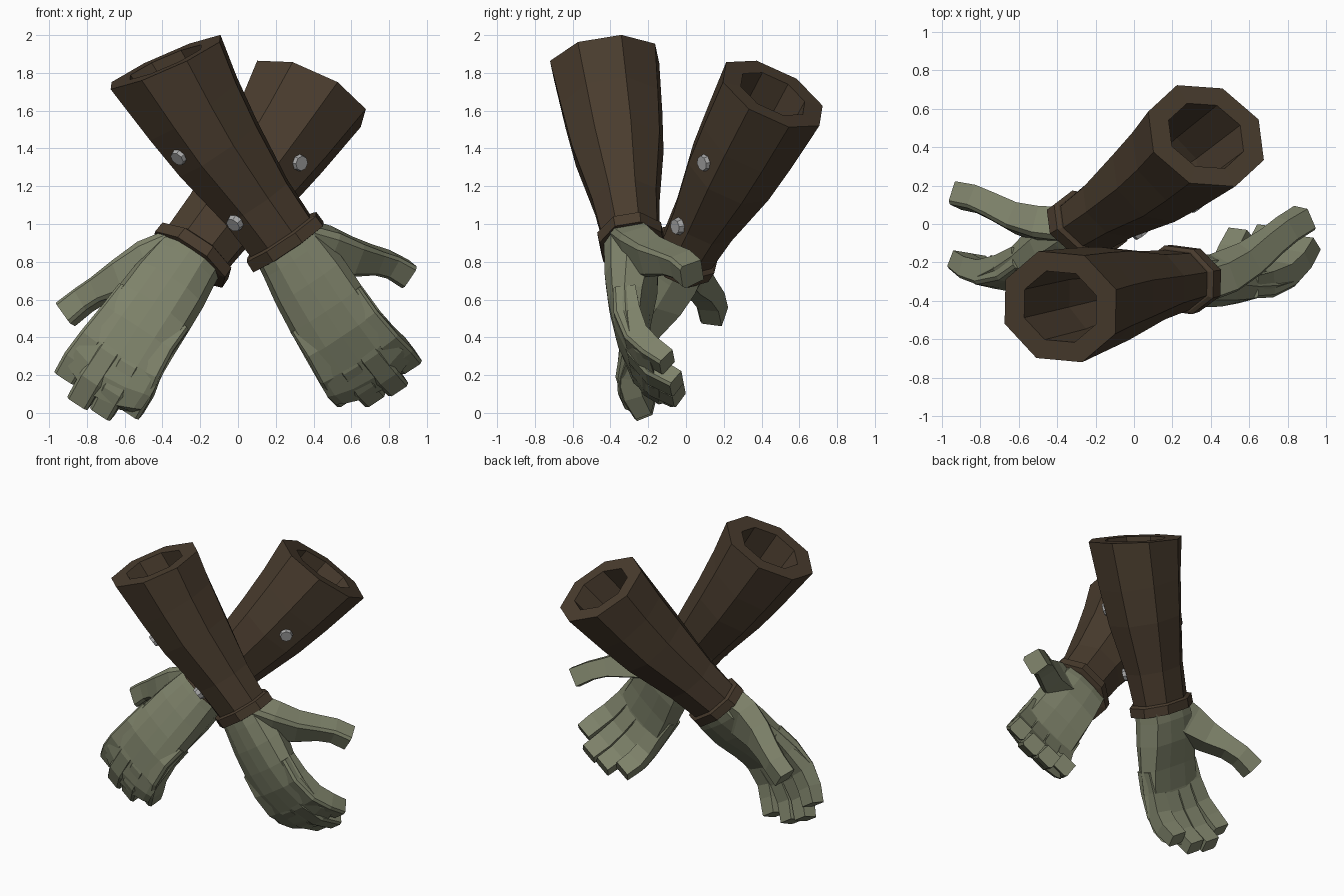
import bpy, bmesh
from math import sin, cos, tau
from mathutils import Vector, Matrix

if "Cube" in bpy.data.objects:
    bpy.data.objects.remove(bpy.data.objects["Cube"])


def material(name, rgb):
    m = bpy.data.materials.new(name)
    m.diffuse_color = (*rgb, 1)
    m.use_nodes = True
    m.node_tree.nodes["Principled BSDF"].inputs["Base Color"].default_value = m.diffuse_color
    return m


LEATHER = material("brown_leather", (0.067, 0.045, 0.027))
CLOTH = material("green_cloth", (0.21, 0.225, 0.145))
METAL = material("rivet_metal", (0.4, 0.4, 0.4))


def loft(bm, rings):
    """Skin a list of equal-length point rings and cap both ends."""
    vs = [[bm.verts.new(p) for p in r] for r in rings]
    n = len(vs[0])
    for a, b in zip(vs, vs[1:]):
        for i in range(n):
            j = (i + 1) % n
            bm.faces.new((a[i], a[j], b[j], b[i]))
    bm.faces.new(vs[0])
    bm.faces.new(vs[-1])


def oval(d, c, a, b, tilt=0.0, n=8):
    """Ring at distance d along the arm (local x thumb side, y palm, z fingers)."""
    k = 1.06
    angles = [tau * (i + .5) / n for i in range(n)]
    return [Vector((c + a * k * cos(u), b * k * sin(u), d + tilt * cos(u))) for u in angles]


SECTION = [(-1, -.75), (-.75, -1), (.75, -1), (1, -.75), (.9, 1), (-.9, 1)]


def digit(bm, path, side):
    """Blunt finger: path of (centre, half width, half thickness)."""
    pts = [Vector(p[0]) for p in path]
    rings = []
    for k, (c, w, h) in enumerate(path):
        tan = (pts[min(k + 1, len(pts) - 1)] - pts[max(k - 1, 0)]).normalized()
        s = Vector(side)
        s = (s - tan * s.dot(tan)).normalized()
        up = tan.cross(s)
        rings.append([pts[k] + s * w * x + up * h * y for x, y in SECTION])
    loft(bm, rings)


def finish(bm, name, mat, frame):
    bm.transform(frame)
    bmesh.ops.recalc_face_normals(bm, faces=bm.faces)
    me = bpy.data.meshes.new(name)
    bm.to_mesh(me)
    bm.free()
    me.materials.append(mat)
    bpy.context.collection.objects.link(bpy.data.objects.new(name, me))


def build(tag, wrist, d, t, mirror, bend):
    d = Vector(d).normalized()
    t = Vector(t)
    t = (t - d * t.dot(d)).normalized()
    p = d.cross(t) if mirror else t.cross(d)
    frame = Matrix.Translation(wrist) @ Matrix((t, p, d)).transposed().to_4x4()

    # hollow flared sleeve
    bm = bmesh.new()
    loft(bm, [oval(.0, -.01, .19, .15), oval(-.25, -.015, .2, .175),
              oval(-.6, -.022, .248, .24), oval(-.85, -.012, .28, .265),
              oval(-1.14, .005, .317, .288, .06), oval(-1.14, .005, .205, .185, .04),
              oval(-.75, -.015, .19, .18), oval(-.35, -.015, .14, .13)])
    finish(bm, tag + "_sleeve", LEATHER, frame)

    # raised cuff band
    bm = bmesh.new()
    loft(bm, [oval(-.03, -.01, .2, .16), oval(-.02, -.01, .225, .175),
              oval(.045, -.01, .228, .17), oval(.05, -.01, .195, .145)])
    finish(bm, tag + "_cuff", LEATHER, frame)

    # two rivets on the outer edge
    bm = bmesh.new()
    for pos, nrm in (((-.202, -.172, -.70), (-1, -1, .15)), ((-.16, -.128, -.235), (-.9, -1, .15))):
        rot = Vector(nrm).to_track_quat('Z', 'Y').to_matrix().to_4x4()
        bmesh.ops.create_cone(bm, cap_ends=True, segments=8, radius1=.05, radius2=.04,
                              depth=.04, matrix=Matrix.Translation(pos) @ rot)
    finish(bm, tag + "_rivets", METAL, frame)

    # hand: back shell curling over the knuckles, end edge arched
    bm = bmesh.new()
    prof = [(-1, .45), (-.85, .18), (-.45, .02), (0, 0), (.45, .02), (.85, .18),
            (1, .5), (.8, .92), (.3, 1), (-.3, 1), (-.85, .95)]
    loft(bm, [[Vector((c + a * x, back + (palm - back) * y + .6 * arc * (1 - x * x),
                       dist + arc * (1 - x * x))) for x, y in prof]
              for dist, c, a, back, palm, arc in (
                  (-.02, -.01, .18, -.14, .13, 0), (.1, -.01, .195, -.155, .13, 0),
                  (.25, -.015, .215, -.17, .10, 0), (.42, -.022, .225, -.172, .04, 0),
                  (.58, -.025, .235, -.16, .0, 0), (.73, -.028, .245, -.123, -.03, .02),
                  (.82, -.03, .252, -.085, .0, .05), (.885, -.025, .25, -.02, .04, .075))])
    # four close-set fingers
    for base, tip, reach, curl in ((.145, .165, .925, .095), (.03, .035, .985, .125),
                                   (-.085, -.098, .965, .125), (-.19, -.22, .88, .105)):
        mid = (base + tip) / 2
        k = reach - .95
        digit(bm, [((base, -.07, .42), .055, .06), ((base, -.075, .57), .058, .07),
                   ((mid, -.045, .74 + k * .3), .064, .066),
                   ((tip, .02, .86 + k * .8), .067, .06),
                   ((tip, curl, reach), .064, .053)], (1, 0, 0))
    # thumb
    digit(bm, [((.06, -.02, .04), .11, .09), ((.15, .03, .18), .125, .085),
               ((.235, .10, .29), .095, .075), ((.31, .19, .38), .068, .068),
               ((.355, .25, .45), .066, .066), ((.395, .30, .55), .07, .064)], (1, -.1, -.7))
    for v in bm.verts:  # small wrist flex
        v.co.y += bend * max(v.co.z, 0)
    finish(bm, tag + "_hand", CLOTH, frame)


build("front", (.25, -.29, .92), (.559, .123, -.819), (.85, -.1, .5), False, 0)
build("rear", (-.245, 0, .85), (-.55, -.404, -.736), (-.8, .1, .45), True, .085)
